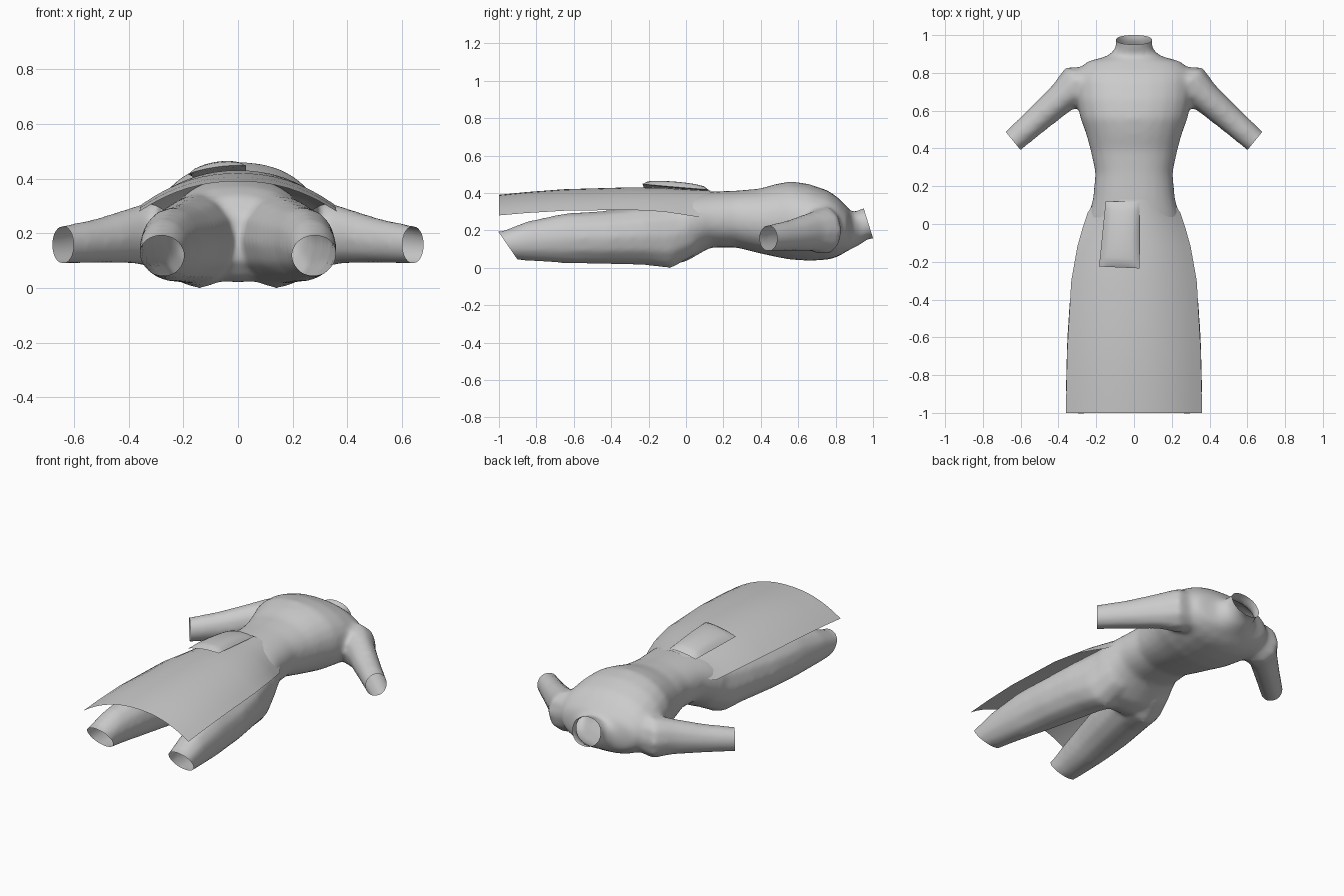
import bpy, bmesh, math
from mathutils import Vector

if "Cube" in bpy.data.objects:
    bpy.data.objects.remove(bpy.data.objects["Cube"])


def finish(name, bm, angle=50):
    me = bpy.data.meshes.new(name)
    bm.to_mesh(me)
    bm.free()
    ob = bpy.data.objects.new(name, me)
    bpy.context.collection.objects.link(ob)
    bpy.ops.object.select_all(action='DESELECT')
    bpy.context.view_layer.objects.active = ob
    ob.select_set(True)
    bpy.ops.object.shade_smooth_by_angle(angle=math.radians(angle))
    return ob


def ring(c, u, a, b, n=16, p=1.0):
    """Rounded section spanned by the direction u and the z axis."""
    pts = []
    for i in range(n):
        t = 2 * math.pi * i / n
        co, si = math.cos(t), math.sin(t)
        x = math.copysign(abs(co) ** p, co) * a
        z = math.copysign(abs(si) ** p, si) * b
        pts.append(Vector(c) + Vector(u) * x + Vector((0, 0, z)))
    return pts


def loft(bm, rings):
    rows = [[bm.verts.new(p) for p in r] for r in rings]
    n = len(rows[0])
    faces = []
    for r, s in zip(rows, rows[1:]):
        for i in range(n):
            j = (i + 1) % n
            faces.append(bm.faces.new((r[i], r[j], s[j], s[i])))
    faces.append(bm.faces.new(rows[0]))
    faces.append(bm.faces.new(rows[-1]))
    bmesh.ops.recalc_face_normals(bm, faces=faces)


# Torso: y, half width, bottom z, top z
torso = [(1.07, .10, .15, .35), (.98, .098, .16, .33), (.93, .097, .125, .315),
         (.89, .14, .105, .295), (.86, .25, .09, .33), (.81, .30, .06, .38),
         (.76, .31, .045, .415), (.66, .305, .04, .45), (.56, .285, .045, .465),
         (.48, .255, .06, .45), (.39, .23, .08, .425), (.27, .205, .11, .415),
         (.13, .218, .11, .41), (.06, .24, .07, .405), (0, .26, .035, .395),
         (-.08, .26, .02, .375), (-.15, .2, .04, .34), (-.2, .1, .1, .27)]
# Arms and legs: centre x, y, z, half width, half height
arm = [(.19, .77, .21, .08, .11), (.29, .74, .20, .118, .13), (.38, .67, .195, .085, .107),
       (.51, .555, .175, .074, .085), (.64, .44, .16, .066, .072), (.72, .37, .155, .064, .07)]
leg = [(.12, .05, .22, .12, .15), (.14, -.08, .175, .14, .178), (.165, -.22, .175, .15, .16),
       (.205, -.42, .165, .14, .145), (.245, -.65, .16, .113, .135),
       (.27, -.85, .145, .093, .107), (.28, -.98, .125, .082, .075), (.285, -1.1, .12, .08, .065)]
bm = bmesh.new()
loft(bm, [ring((0, y, (lo + hi) / 2), (1, 0, 0), w, (hi - lo) / 2, 24, .92)
          for y, w, lo, hi in torso])
for s in (1, -1):
    loft(bm, [ring((s * x, y, z), (s * .63, .77, 0), a, b, 10) for x, y, z, a, b in arm])
    loft(bm, [ring((s * x, y, z), (1, 0, 0), a, b, 12) for x, y, z, a, b in leg])
body = finish("body_suit", bm)

# Fuse the parts into one skin
m = body.modifiers.new("fuse", 'REMESH')
m.mode = 'VOXEL'
m.voxel_size = .014
m.use_smooth_shade = True
m = body.modifiers.new("relax", 'SMOOTH')
m.factor = .5
m.iterations = 14
for name in ("fuse", "relax"):
    bpy.ops.object.modifier_apply(modifier=name)


# Cut open the neck, sleeves and trouser ends
def cut(bm, test, co, no):
    faces = [f for f in bm.faces if test(f.calc_center_median())]
    geom = set(faces)
    for f in faces:
        geom.update(f.verts)
        geom.update(f.edges)
    bmesh.ops.bisect_plane(bm, geom=list(geom), plane_co=co, plane_no=no, clear_outer=True)


bm = bmesh.new()
bm.from_mesh(body.data)
cut(bm, lambda c: c.y > .88, (0, 1.0, .16), (0, .16, .05))
cut(bm, lambda c: c.y < -.7, (0, -1.0, .19), (0, -.145, -.1))
for s in (1, -1):
    cut(bm, lambda c: c.x * s > .55, (s * .64, .44, .16), (s * .77, -.63, 0))
lift = min(v.co.z for v in bm.verts)
for v in bm.verts:
    v.co.z -= lift
bm.to_mesh(body.data)
bm.free()
bpy.ops.object.shade_smooth_by_angle(angle=math.radians(50))

# Front skirt panel: y, half width, centre z, edge z
panel = [(.13, .2, .412, .30), (.06, .245, .416, .272), (-.02, .272, .42, .285),
         (-.12, .30, .427, .30), (-.3, .332, .43, .31), (-.65, .353, .42, .305),
         (-.85, .358, .405, .293), (-1, .36, .39, .28)]
bm = bmesh.new()
N = 16
rows = []
for y, w, zc, ze in panel:
    ts = [2 * i / N - 1 for i in range(N + 1)]
    rows.append([bm.verts.new((t * w, y, ze + (zc - ze) * (1 - abs(t) ** 2.2))) for t in ts])
for r, q in zip(rows, rows[1:]):
    for i in range(N):
        bm.faces.new((r[i], q[i], q[i + 1], r[i + 1]))
finish("skirt_panel", bm)

# Belt pouch: a padded cushion on the panel
bm = bmesh.new()
U, V = 10, 14
for side in (1, -1):
    grid = []
    for j in range(V + 1):
        v = j / V
        row = []
        for i in range(U + 1):
            u = i / U
            left, right = -.15 - .035 * v, .03
            x = left + (right - left) * u
            y = .12 - .345 * v - .01 * u * v
            pad = (max(0, 16 * u * (1 - u) * v * (1 - v))) ** .4
            base = .418 + .03 * v - .9 * x * x
            z = base + (.03 * pad if side > 0 else -.008 * pad)
            row.append(bm.verts.new((x, y, z)))
        grid.append(row)
    for r, q in zip(grid, grid[1:]):
        for i in range(U):
            bm.faces.new((r[i], q[i], q[i + 1], r[i + 1]))
bmesh.ops.remove_doubles(bm, verts=bm.verts[:], dist=.0005)
bmesh.ops.recalc_face_normals(bm, faces=bm.faces[:])
finish("pouch", bm)
